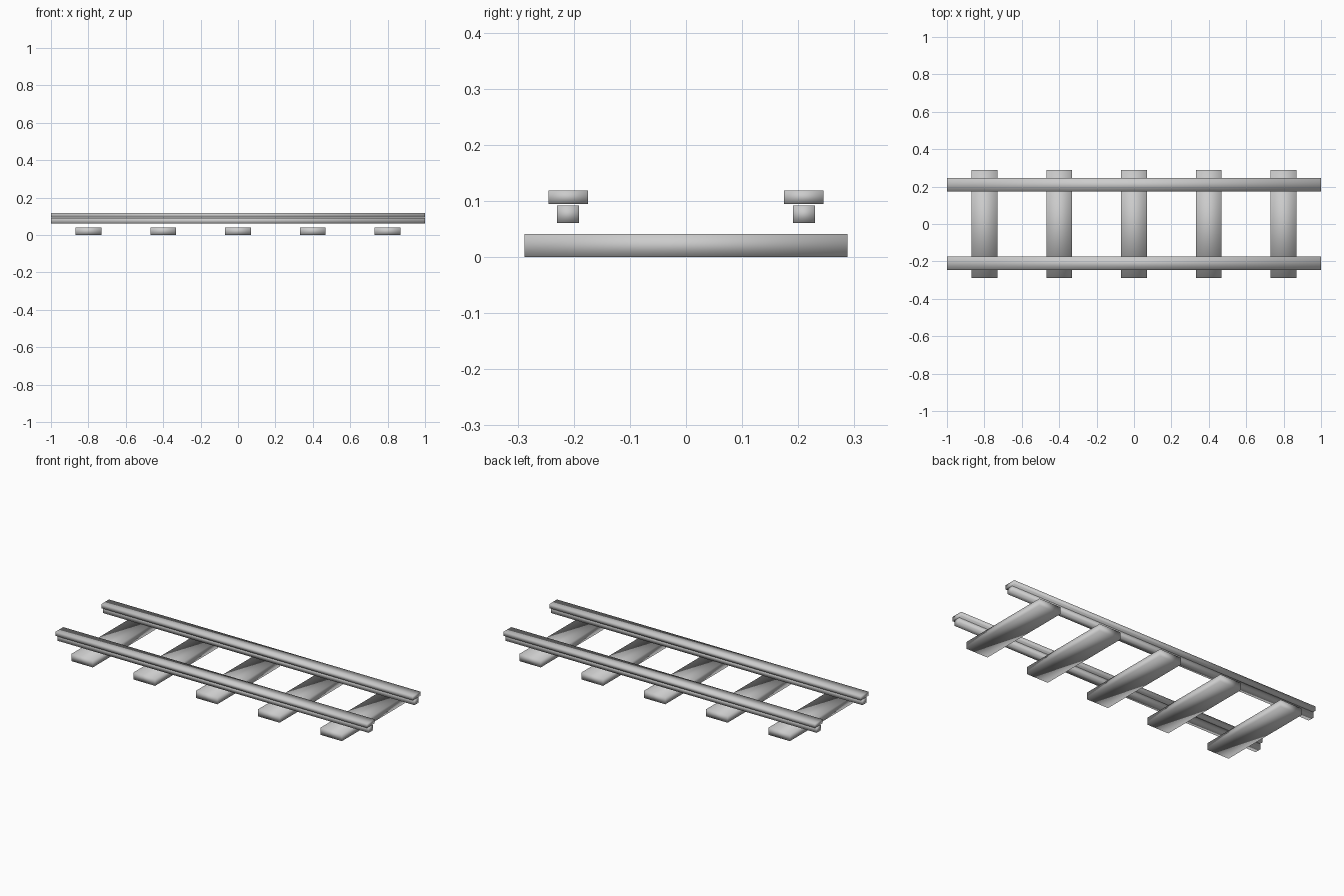
import bpy

cube = bpy.data.objects.get("Cube")
if cube:
    bpy.data.objects.remove(cube, do_unlink=True)

# One plain grey for the whole track
grey = bpy.data.materials.new("light grey")
grey.use_nodes = True
colour = (0.6, 0.6, 0.6, 1)
grey.diffuse_color = colour
grey.node_tree.nodes["Principled BSDF"].inputs["Base Color"].default_value = colour


def block(name, centre, size):
    """Soft-shaded box whose corners share their normals."""
    bpy.ops.mesh.primitive_cube_add(size=1, location=centre)
    obj = bpy.context.object
    obj.name = name
    obj.scale = size
    bpy.ops.object.transform_apply(location=False, rotation=False, scale=True)
    bpy.ops.object.shade_smooth()
    obj.data.materials.append(grey)
    return obj


# Five cross ties
for i in range(5):
    block(f"cross_tie_{i + 1}", (0.4 * (i - 2), 0, 0.0205), (0.138, 0.576, 0.041))

# Two rails, each a wide head above a narrow web
for side, y in (("front", -0.21), ("back", 0.21)):
    block(f"{side}_rail_head", (0, y, 0.107), (2, 0.07, 0.024))
    block(f"{side}_rail_web", (0, y, 0.0765), (2, 0.039, 0.031))
